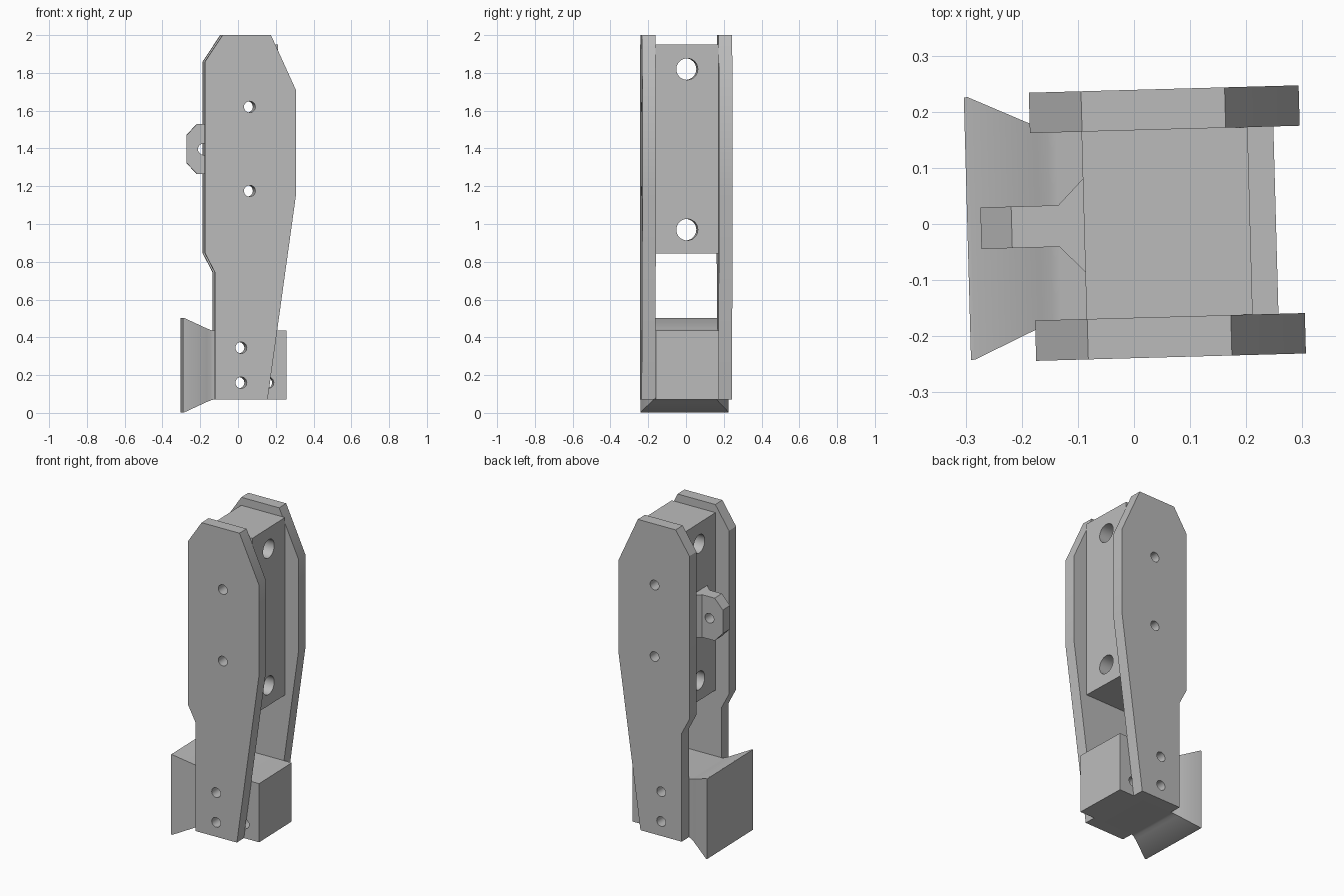
import bpy, bmesh, math
from mathutils import Matrix, Vector

cube = bpy.data.objects.get("Cube")
if cube:
    bpy.data.objects.remove(cube, do_unlink=True)

grey = bpy.data.materials.new("plain_grey")
grey.use_nodes = True
colour = (0.5, 0.5, 0.5, 1)
grey.diffuse_color = colour
grey.node_tree.nodes["Principled BSDF"].inputs["Base Color"].default_value = colour

# The whole assembly stands slightly turned about z
TURN = Matrix.Rotation(math.radians(1.57), 4, 'Z')


def finish(name, bm):
    bmesh.ops.recalc_face_normals(bm, faces=bm.faces)
    bm.transform(TURN)
    mesh = bpy.data.meshes.new(name)
    bm.to_mesh(mesh)
    bm.free()
    mesh.materials.append(grey)
    obj = bpy.data.objects.new(name, mesh)
    bpy.context.collection.objects.link(obj)
    return obj


def loft(name, rings):
    """Skin a list of equal-length closed rings and cap both ends."""
    bm = bmesh.new()
    loops = [[bm.verts.new(p) for p in ring] for ring in rings]
    n = len(loops[0])
    for a, b in zip(loops, loops[1:]):
        for i in range(n):
            j = (i + 1) % n
            bm.faces.new((a[i], a[j], b[j], b[i]))
    bm.faces.new(loops[0])
    bm.faces.new(loops[-1])
    return finish(name, bm)


def slab(name, profile, y0, y1):
    """Extrude an x-z profile along y."""
    return loft(name, [[(x, y, z) for x, z in profile] for y in (y0, y1)])


def drill(obj, axis, holes, radius):
    """Cut round through holes along the x or y axis."""
    turn = Matrix.Rotation(math.pi / 2, 4, 'Y' if axis == 'X' else 'X')
    for x, z in holes:
        bm = bmesh.new()
        bmesh.ops.create_cone(bm, cap_ends=True, segments=32, radius1=radius,
                              radius2=radius, depth=1.2,
                              matrix=Matrix.Translation((x, 0, z)) @ turn)
        cutter = finish("hole_cutter", bm)
        cutter.hide_render = True
        mod = obj.modifiers.new("hole", 'BOOLEAN')
        mod.operation = 'DIFFERENCE'
        mod.solver = 'EXACT'
        mod.object = cutter
        bpy.context.view_layer.objects.active = obj
        bpy.ops.object.modifier_apply(modifier=mod.name)
        bpy.data.objects.remove(cutter, do_unlink=True)


INNER, OUTER = 0.167, 0.239
upper_holes = [(0.055, 1.62), (0.055, 1.175)]
lower_holes = [(0.01, 0.345), (0.01, 0.16)]
parts = []

# Side plates
plate = [(-0.088, 2), (0.168, 2), (0.3, 1.71), (0.3, 1.15), (0.15, 0.07),
         (-0.129, 0.07), (-0.129, 0.745), (-0.181, 0.845), (-0.181, 1.86)]
for name, side in (("front_plate", -1), ("back_plate", 1)):
    obj = slab(name, plate, side * INNER, side * OUTER)
    drill(obj, 'Y', upper_holes + lower_holes, 0.03)
    parts.append(obj)

# Upper block between the plates
block = slab("upper_block", [(-0.089, 0.845), (0.207, 0.845), (0.207, 1.95),
                             (-0.089, 1.95)], -INNER, INNER)
drill(block, 'Y', upper_holes, 0.03)
drill(block, 'X', [(0, 1.82), (0, 0.97)], 0.057)
parts.append(block)

# Lower block, flaring out into a wide end pad
rings = []
for x, grow in ((0.253, 0), (-0.135, 0), (-0.15, 0.004), (-0.17, 0.012),
                (-0.29, 0.067), (-0.297, 0.067)):
    y, low, high = INNER + grow, 0.07 - grow, 0.435 + grow
    rings.append([(x, -y, low), (x, y, low), (x, y, high), (x, -y, high)])
base = loft("lower_block", rings)
drill(base, 'Y', lower_holes + [(0.155, 0.16)], 0.03)
parts.append(base)

# Lug with a bevelled nose
lug = slab("lug", [(-0.089, 1.265), (-0.089, 1.53), (-0.218, 1.53), (-0.273, 1.47),
                   (-0.273, 1.323), (-0.218, 1.265)], -0.037, 0.037)
drill(lug, 'Y', [(-0.183, 1.396)], 0.03)
parts.append(lug)

# Gussets at the root of the lug
for name, side in (("front_gusset", -1), ("back_gusset", 1)):
    corner = [(-0.134, 0.037), (-0.089, 0.037), (-0.089, 0.083)]
    parts.append(loft(name, [[(x, side * y, z) for x, y in corner]
                             for z in (1.265, 1.53)]))

# Smooth hole walls, sharp edges elsewhere
bpy.ops.object.select_all(action='DESELECT')
for obj in parts:
    obj.select_set(True)
bpy.context.view_layer.objects.active = parts[0]
bpy.ops.object.shade_smooth_by_angle(angle=math.radians(30))
